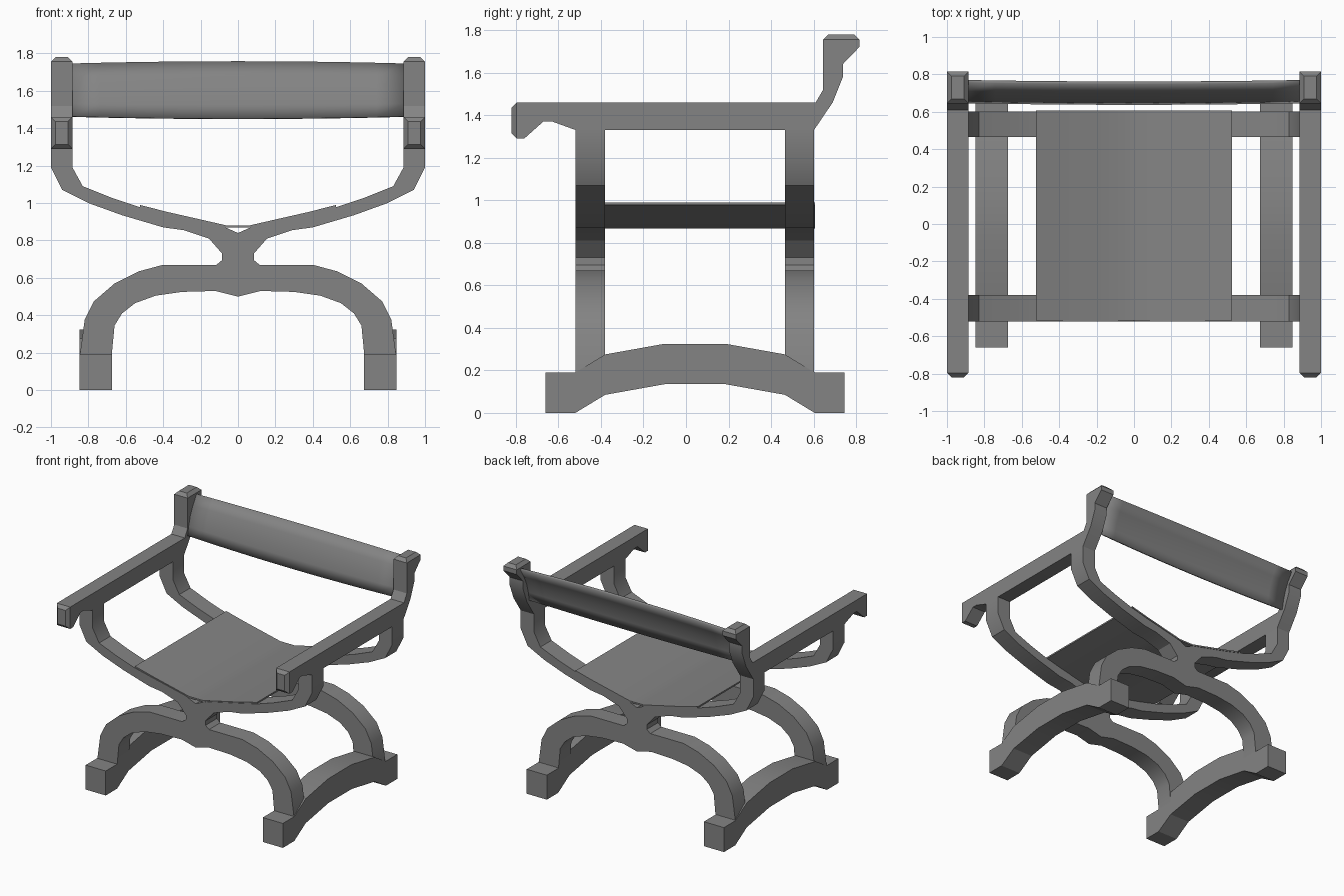
import bpy, bmesh, math

if "Cube" in bpy.data.objects:
    bpy.data.objects.remove(bpy.data.objects["Cube"], do_unlink=True)

grey = bpy.data.materials.new("plain grey")
grey.use_nodes = True
colour = (0.23, 0.23, 0.23, 1)
grey.diffuse_color = colour
grey.node_tree.nodes["Principled BSDF"].inputs["Base Color"].default_value = colour


def finish(name, bm, angle=30):
    bmesh.ops.recalc_face_normals(bm, faces=bm.faces)
    mesh = bpy.data.meshes.new(name)
    bm.to_mesh(mesh)
    bm.free()
    mesh.materials.append(grey)
    obj = bpy.data.objects.new(name, mesh)
    bpy.context.collection.objects.link(obj)
    bpy.ops.object.select_all(action='DESELECT')
    obj.select_set(True)
    bpy.context.view_layer.objects.active = obj
    bpy.ops.object.shade_smooth_by_angle(angle=math.radians(angle))
    return obj


def prism(axis, points, start, end):
    """Extrude an outline along the x or y axis."""
    bm = bmesh.new()
    place = (lambda p, t: (t, p[0], p[1])) if axis == 'x' else (lambda p, t: (p[0], t, p[1]))
    rings = [[bm.verts.new(place(p, t)) for p in points] for t in (start, end)]
    bm.faces.new(rings[0])
    bm.faces.new(rings[1][::-1])
    n = len(points)
    for i in range(n):
        j = (i + 1) % n
        bm.faces.new((rings[0][i], rings[0][j], rings[1][j], rings[1][i]))
    bmesh.ops.recalc_face_normals(bm, faces=bm.faces)
    return bm


def mirrored(half):
    """Close a right-hand outline with its mirror image."""
    return half + [(-x, z) for x, z in reversed(half) if x > 0]


# Curved cross frames, front and back
frame = mirrored([
    (0, 0.84), (0.09, 0.88), (0.38, 0.945), (0.53, 0.98), (0.68, 1.03),
    (0.83, 1.09), (0.885, 1.19), (0.885, 1.34), (1, 1.34), (1, 1.19),
    (0.94, 1.07), (0.80, 1.0), (0.62, 0.935), (0.40, 0.87), (0.29, 0.855),
    (0.155, 0.81), (0.085, 0.73), (0.085, 0.695), (0.115, 0.67), (0.40, 0.67),
    (0.53, 0.635), (0.66, 0.57), (0.77, 0.475), (0.82, 0.375), (0.845, 0.19),
    (0.675, 0.19), (0.66, 0.345), (0.62, 0.41), (0.55, 0.465), (0.44, 0.505),
    (0.30, 0.525), (0.12, 0.53), (0, 0.5)])
for label, a, b in (("front", -0.52, -0.38), ("back", 0.465, 0.602)):
    finish(label + "_cross_frame", prism('y', frame, a, b))

# Arched foot rails and arms with back posts
rail = [(-0.66, 0), (-0.66, 0.19), (-0.52, 0.19), (-0.38, 0.275), (-0.1, 0.325),
        (0.185, 0.325), (0.465, 0.275), (0.605, 0.19), (0.745, 0.19), (0.745, 0),
        (0.605, 0), (0.465, 0.085), (0.185, 0.135), (-0.1, 0.135), (-0.38, 0.085),
        (-0.52, 0)]
arm = [(-0.82, 1.29), (-0.76, 1.29), (-0.67, 1.37), (-0.63, 1.37), (-0.52, 1.33),
       (0.602, 1.33), (0.69, 1.46), (0.738, 1.58), (0.738, 1.64), (0.815, 1.72),
       (0.815, 1.78), (0.645, 1.78), (0.645, 1.52), (0.61, 1.46), (-0.82, 1.46)]
for label, side in (("left", 1), ("right", -1)):
    finish(label + "_foot_rail", prism('x', rail, side * 0.675, side * 0.848), 20)
    bm = prism('x', arm, side * 0.885, side)
    # Chamfer the tip of the arm and the top of the post
    caps = [f for f in bm.faces
            if f.normal.y < -0.99 and f.calc_center_median().y < -0.8
            or f.normal.z > 0.99 and f.calc_center_median().z > 1.7]
    edges = list({e for f in caps for e in f.edges})
    bmesh.ops.bevel(bm, geom=edges, offset=0.024, segments=1, affect='EDGES')
    finish(label + "_arm_and_post", bm, 25)

# Sling seat
top = [(0.06, 0.88), (0.2, 0.912), (0.38, 0.953), (0.525, 0.99)]
outline = top + [(x, z - 0.012) for x, z in reversed(top)]
outline += [(-x, z) for x, z in reversed(outline)]
finish("seat", prism('y', outline, -0.516, 0.606))

# Curved back panel, slightly fuller towards the middle
section = [(0.653, 1.462), (0.665, 1.53), (0.685, 1.6), (0.717, 1.67), (0.763, 1.742)]
columns = 12
bm = bmesh.new()
grid = []
for i in range(columns + 1):
    x = -0.89 + 1.78 * i / columns
    full = 1 - (x / 0.89) ** 2
    grid.append([bm.verts.new((x, y - 0.008 * full, z + 0.012 * full * (z - 1.6) / 0.14))
                 for y, z in section])
for left, right in zip(grid, grid[1:]):
    for k in range(len(section) - 1):
        bm.faces.new((left[k], right[k], right[k + 1], left[k + 1]))
panel = finish("back_panel", bm)
solid = panel.modifiers.new("thickness", 'SOLIDIFY')
solid.thickness = 0.016
solid.offset = 0
